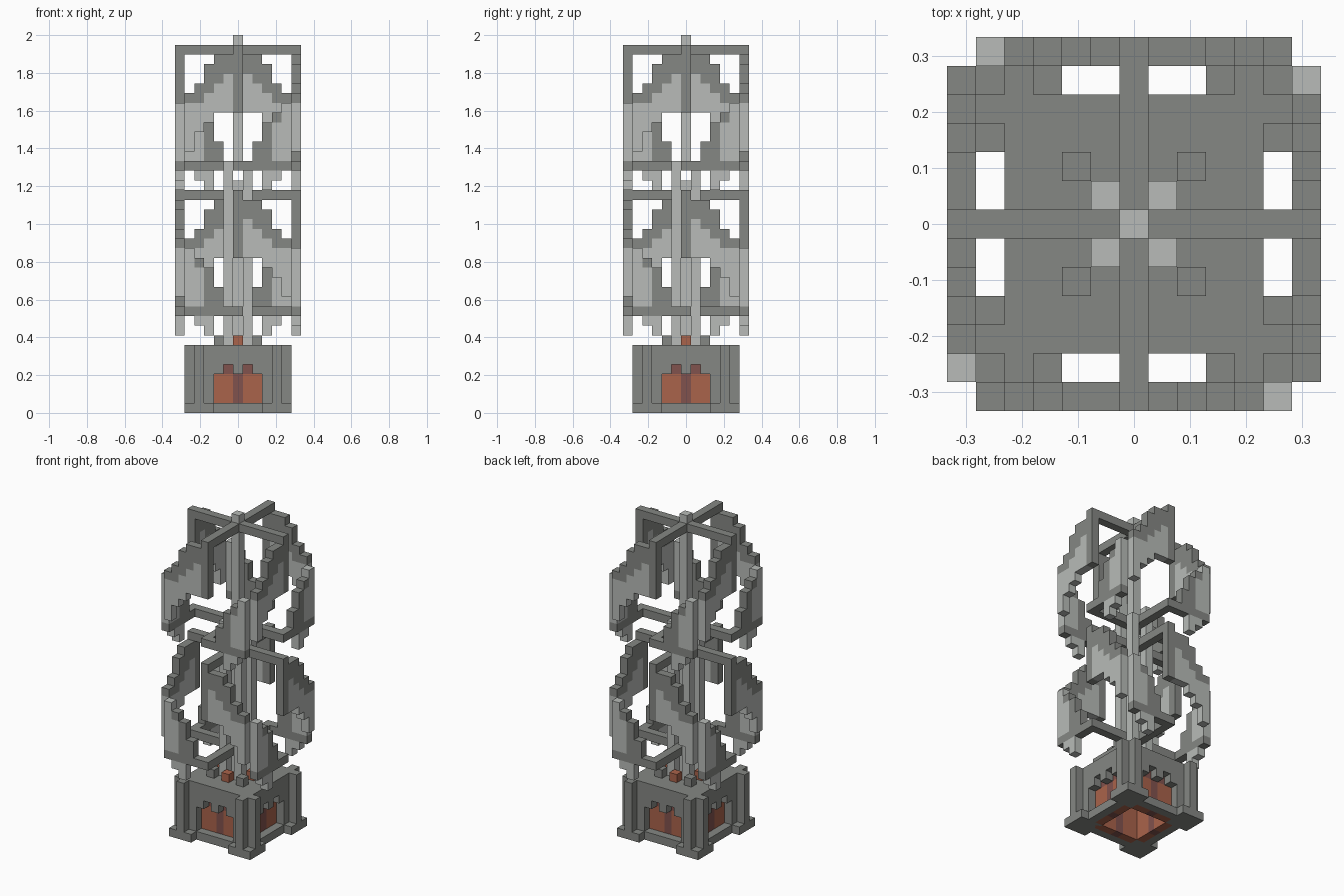
import bpy, bmesh
from mathutils import Vector

cube = bpy.data.objects.get("Cube")
if cube:
    bpy.data.objects.remove(cube, do_unlink=True)

U = 2 / 39  # edge of one block


def material(name, rgb):
    m = bpy.data.materials.new(name)
    m.use_nodes = True
    color = (*rgb, 1)
    m.diffuse_color = color
    bsdf = m.node_tree.nodes["Principled BSDF"]
    bsdf.inputs["Base Color"].default_value = color
    bsdf.inputs["Roughness"].default_value = 0.8
    return m


DARK, LIGHT, ORANGE, BROWN = range(4)
MATS = [material("dark_grey", (0.235, 0.245, 0.23)),
        material("light_grey", (0.48, 0.50, 0.48)),
        material("orange", (0.40, 0.125, 0.07)),
        material("red_brown", (0.22, 0.085, 0.075))]


def blocks(name, cells):
    """Skin a dict {(i, j, k): material} with only its exposed faces."""
    bm = bmesh.new()
    for cell, mat in cells.items():
        for axis in range(3):
            for sign in (-1, 1):
                near = list(cell)
                near[axis] += sign
                if tuple(near) in cells:
                    continue
                n = Vector((0, 0, 0))
                n[axis] = sign / 2
                a, b = Vector((0, 0, 0)), Vector((0, 0, 0))
                a[(axis + 1) % 3] = 0.5
                b[(axis + 2) % 3] = 0.5 * sign
                mid = Vector(cell) + Vector((0, 0, 0.5)) + n
                corners = [mid - a - b, mid + a - b, mid + a + b, mid - a + b]
                face = bm.faces.new([bm.verts.new(c * U) for c in corners])
                face.material_index = mat
    bmesh.ops.remove_doubles(bm, verts=bm.verts, dist=U / 100)
    bmesh.ops.dissolve_limit(bm, angle_limit=0.01, verts=bm.verts, edges=bm.edges,
                             delimit={'MATERIAL'})
    mesh = bpy.data.meshes.new(name)
    bm.to_mesh(mesh)
    bm.free()
    for m in MATS:
        mesh.materials.append(m)
    obj = bpy.data.objects.new(name, mesh)
    bpy.context.collection.objects.link(obj)
    return obj


def box(x, y, z, mat=DARK):
    """Cells of a box given inclusive ranges."""
    return {(i, j, k): mat
            for i in range(x[0], x[1] + 1)
            for j in range(y[0], y[1] + 1)
            for k in range(z[0], z[1] + 1)}


def turn(cell, times):
    x, y, z = cell
    for _ in range(times):
        x, y = -y, x
    return x, y, z


def around(cells):
    """Repeat cells on all four sides."""
    return {turn(c, q): m for c, m in cells.items() for q in range(4)}


# Base housing: hollow walls with a notched window on each side, solid roof
housing = box((-4, 4), (-4, 4), (0, 6))
for c in box((-3, 3), (-3, 3), (0, 4)):
    del housing[c]
opening = box((-2, 2), (-4, -4), (1, 3))
opening.update({(-1, -4, 4): DARK, (1, -4, 4): DARK})
for c in around(opening):
    del housing[c]
feet = box((3, 5), (3, 5), (0, 0))
posts = box((5, 5), (4, 4), (1, 6))
posts.update(box((4, 4), (5, 5), (1, 6)))
housing.update(around(feet))
housing.update(around(posts))
blocks("base_housing", housing)

# Glowing core behind the windows
core = around(box((-3, 3), (-3, -3), (0, 4), ORANGE))
for c in core:
    if min(abs(c[0]), abs(c[1])) == 0 or c[2] == 4:
        core[c] = BROWN
blocks("window_core", core)

# Small blocks on the roof
blocks("roof_studs", around({(2, 2, 7): DARK}))
blocks("roof_terminals", around({(0, 2, 7): ORANGE}))

# Central mast in two lengths, joined by four coupling rods
blocks("lower_mast", box((0, 0), (0, 0), (7, 23), LIGHT))
blocks("upper_mast", box((0, 0), (0, 0), (25, 38), LIGHT))
for q in range(4):
    x, y, _ = turn((1, -1, 0), q)
    blocks(f"coupling_rod_{q + 1}", box((x, x), (y, y), (7, 25), LIGHT))

# First and last step of a blade round the ring, for each layer from the bottom
BLADE = [(8, 8), (7, 8), (6, 11), (6, 9), (5, 9), (5, 8), (4, 8), (3, 7),
         (0, 6), (0, 5), (0, 4), (0, 3), (0, 3), (0, 2), (0, 0)]
# Lowest dark layer at each step; below it the blade is light
DARK_FROM = [0, 12, 11, 10, 9, 9, 15, 7, 2, 0, 0, 0]


def blade(base, flip):
    cells = {}
    for layer, (first, last) in enumerate(BLADE):
        for t in range(first, last + 1):
            x, y = (t, -6) if t <= 5 else (6, t - 11)
            dark = layer >= DARK_FROM[t] or layer == 2
            cells[(flip * x, y, base + layer)] = DARK if dark else LIGHT
    return cells


# Two tiers of four blades twisting opposite ways, each with two crosses of arms
for tier, base, flip in (("lower", 8, 1), ("upper", 23, -1)):
    shape = blade(base, flip)
    for q in range(4):
        blocks(f"{tier}_blade_{q + 1}", {turn(c, q): m for c, m in shape.items()})
    for part, layer in (("bottom", 2), ("top", 14)):
        arm = box((1, 5), (0, 0), (base + layer, base + layer))
        blocks(f"{tier}_{part}_arms", around(arm))
